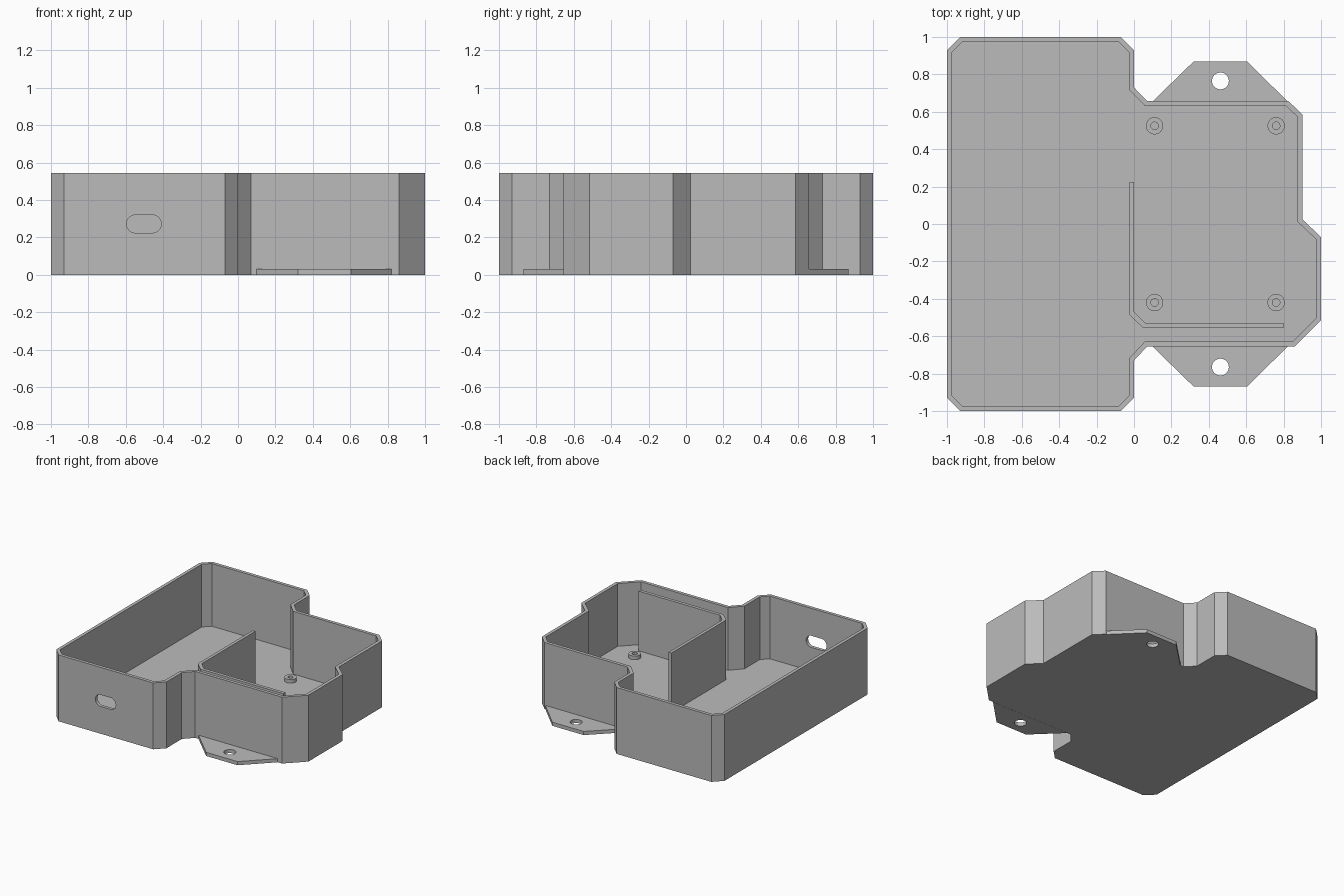
import bpy, bmesh, math
from mathutils import Vector, Matrix

if "Cube" in bpy.data.objects:
    bpy.data.objects.remove(bpy.data.objects["Cube"], do_unlink=True)

HEIGHT, WALL, FLOOR = 0.545, 0.027, 0.03

grey = bpy.data.materials.new("plain grey")
grey.use_nodes = True
grey.diffuse_color = (0.5, 0.5, 0.5, 1)
grey.node_tree.nodes["Principled BSDF"].inputs["Base Color"].default_value = (0.5, 0.5, 0.5, 1)


def prism(name, points, z0, z1):
    """Solid of the outline between two heights."""
    bm = bmesh.new()
    base = bm.faces.new([bm.verts.new((x, y, z0)) for x, y in points])
    top = bmesh.ops.extrude_face_region(bm, geom=[base])["geom"]
    bmesh.ops.translate(bm, vec=(0, 0, z1 - z0),
                        verts=[v for v in top if isinstance(v, bmesh.types.BMVert)])
    bmesh.ops.recalc_face_normals(bm, faces=bm.faces)
    mesh = bpy.data.meshes.new(name)
    bm.to_mesh(mesh)
    bm.free()
    mesh.materials.append(grey)
    obj = bpy.data.objects.new(name, mesh)
    bpy.context.collection.objects.link(obj)
    return obj


def cut(obj, cutter):
    """Subtract the cutter and discard it."""
    cutter.hide_render = True
    mod = obj.modifiers.new("cut", "BOOLEAN")
    mod.operation, mod.solver, mod.object = "DIFFERENCE", "EXACT", cutter
    bpy.context.view_layer.objects.active = obj
    bpy.ops.object.modifier_apply(modifier=mod.name)
    bpy.data.objects.remove(cutter, do_unlink=True)


def circle(cx, cy, r, n=32):
    return [(cx + r * math.cos(i * math.tau / n), cy + r * math.sin(i * math.tau / n))
            for i in range(n)]


def inset(points, d):
    """Move every edge of a counter-clockwise outline inwards by d."""
    result = []
    for i, p in enumerate(points):
        p = Vector(p)
        a = (p - Vector(points[i - 1])).normalized()
        b = (Vector(points[(i + 1) % len(points)]) - p).normalized()
        na, nb = Vector((-a.y, a.x)), Vector((-b.y, b.x))
        result.append(tuple(p + (na + nb) * d / (1 + na.dot(nb))))
    return result


# Open tray with chamfered corners
outline = [(-1, -0.93), (-0.93, -1), (-0.07, -1), (0, -0.93), (0, -0.73), (0.07, -0.655),
           (0.86, -0.655), (1, -0.515), (1, -0.07), (0.9, 0.025), (0.9, 0.585),
           (0.825, 0.658), (0.07, 0.658), (0, 0.73), (0, 0.93), (-0.07, 1),
           (-0.93, 1), (-1, 0.93)]
tray = prism("tray", outline, 0, HEIGHT)
cut(tray, prism("cavity_cutter", inset(outline, WALL), FLOOR, HEIGHT + 0.1))

# Rounded cable slot through the front wall
r, half = 0.048, 0.045
slot = [(x + math.copysign(half, x - 1e-6), y) for x, y in circle(0, 0, r, 30)]
slot_cutter = prism("slot_cutter", slot, -0.1, 0.1)
slot_cutter.data.transform(Matrix.Translation((-0.503, -1, 0.272))
                           @ Matrix.Rotation(math.pi / 2, 4, "X"))
cut(tray, slot_cutter)

# Mounting tabs, front and back
for name, s in (("front_tab", -1), ("back_tab", 1)):
    edge = 0.656 * s
    tab = prism(name, [(0.1, edge), (0.32, 0.87 * s), (0.605, 0.87 * s), (0.82, edge)], 0, FLOOR)
    cut(tab, prism("hole_cutter", circle(0.462, 0.765 * s, 0.045), -0.1, 0.1))

# L-shaped inner divider
prism("divider", [(-0.025, 0.225), (-0.025, -0.485), (0.048, -0.555), (0.8, -0.555),
                  (0.8, -0.528), (0.06, -0.528), (0, -0.47), (0, 0.225)], FLOOR, 0.52)

# Board standoffs with screw holes
for side, x in (("right", 0.11), ("left", 0.76)):
    for end, y in (("front", -0.42), ("back", 0.525)):
        post = prism(f"{end}_{side}_standoff", circle(x, y, 0.046), FLOOR, 0.06)
        cut(post, prism("bore_cutter", circle(x, y, 0.02, 24), 0, 0.2))
